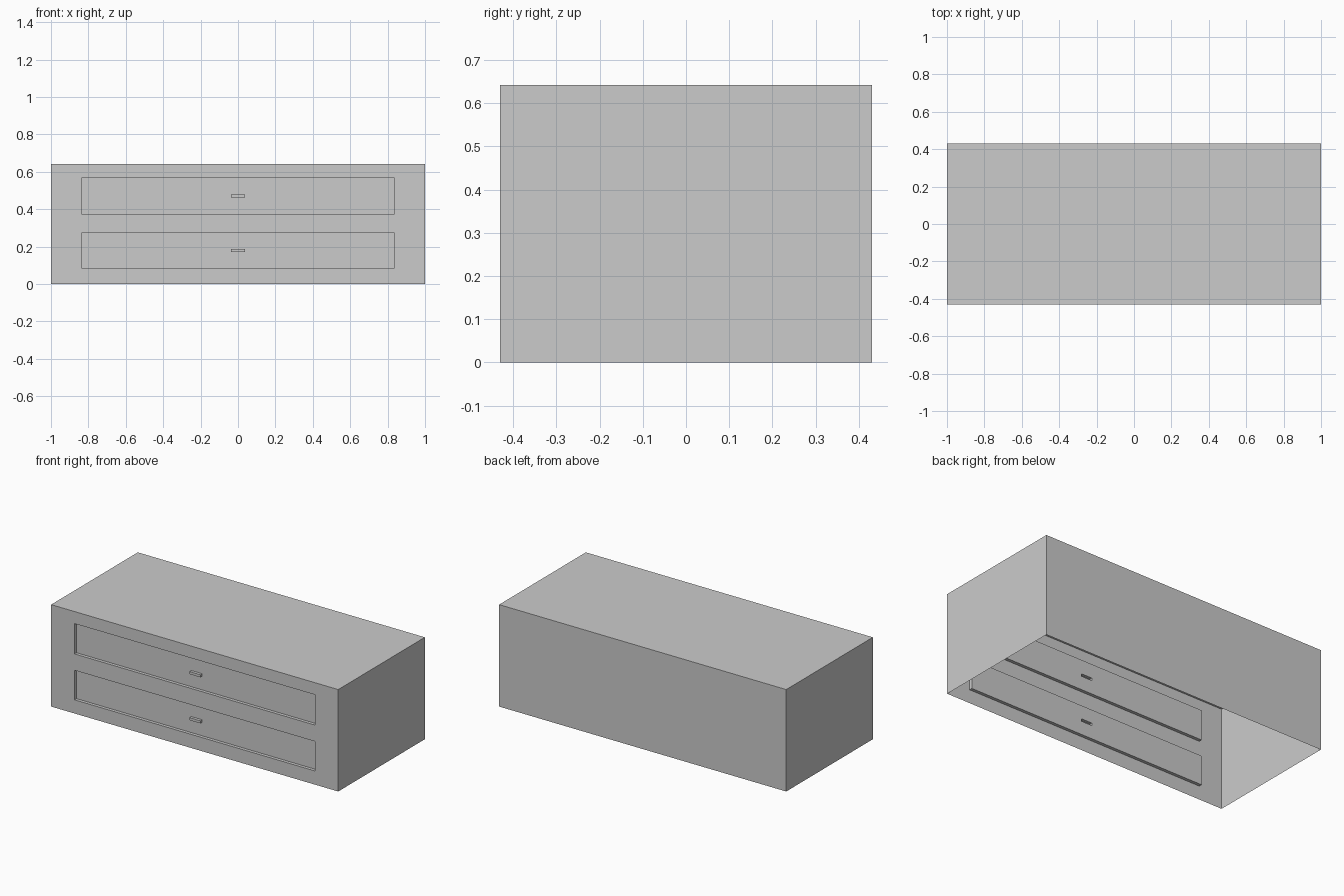
import bpy, bmesh
from mathutils import Vector

if "Cube" in bpy.data.objects:
    bpy.data.objects.remove(bpy.data.objects["Cube"])

W, D, H = 1.0, 0.431, 0.642          # half width, half depth, height
RECESS, PULL = 0.02, 0.018           # drawer recess and handle projection
DRAWER_X, HANDLE_X = 0.837, 0.0375
DRAWERS = [(0.086, 0.272), (0.375, 0.566)]
HANDLES = [(0.171, 0.187), (0.461, 0.477)]


def finish(bm, name):
    mesh = bpy.data.meshes.new(name)
    bm.to_mesh(mesh)
    bm.free()
    obj = bpy.data.objects.new(name, mesh)
    bpy.context.collection.objects.link(obj)
    return obj


def pick(bm, half_x, z0, z1):
    """Faces pointing forward whose centre lies within a front rectangle."""
    found = []
    for f in bm.faces:
        c = f.calc_center_median()
        if abs(f.normal.y) > 0.9 and abs(c.x) < half_x and z0 < c.z < z1:
            found.append(f)
    return found


def push(bm, faces, dy):
    geom = bmesh.ops.extrude_face_region(bm, geom=faces)["geom"]
    leftover = [f for f in faces if f.is_valid]
    if leftover:
        bmesh.ops.delete(bm, geom=leftover, context='FACES_ONLY')
    verts = [g for g in geom if isinstance(g, bmesh.types.BMVert)]
    bmesh.ops.translate(bm, verts=verts, vec=Vector((0, dy, 0)))
    bm.normal_update()


# Case: thin shell, open at the front (closed by the panel) and underneath
bm = bmesh.new()
bmesh.ops.create_cube(bm, size=1)
for v in bm.verts:
    v.co = (v.co.x * 2 * W, v.co.y * 2 * D, (v.co.z + 0.5) * H)
bm.normal_update()
gone = [f for f in bm.faces if f.normal.z < -0.9 or f.normal.y < -0.9]
bmesh.ops.delete(bm, geom=gone, context='FACES_ONLY')
finish(bm, "cabinet_case")

# Front panel: grid of cells, drawers pushed in, handles pulled out
bm = bmesh.new()
xs = [-W, -DRAWER_X, -HANDLE_X, HANDLE_X, DRAWER_X, W]
zs = sorted([0, H] + [z for pair in DRAWERS + HANDLES for z in pair])
grid = [[bm.verts.new((x, -D, z)) for x in xs] for z in zs]
for r in range(len(zs) - 1):
    for c in range(len(xs) - 1):
        bm.faces.new((grid[r][c], grid[r][c + 1], grid[r + 1][c + 1], grid[r + 1][c]))
bm.normal_update()
for (d0, d1), (h0, h1) in zip(DRAWERS, HANDLES):
    push(bm, pick(bm, DRAWER_X, d0, d1), RECESS)
    push(bm, pick(bm, HANDLE_X, h0, h1), -PULL)
bmesh.ops.recalc_face_normals(bm, faces=bm.faces[:])
bm.normal_update()
# keep the panel facing forward
if sum(f.normal.y * f.calc_area() for f in bm.faces) > 0:
    bmesh.ops.reverse_faces(bm, faces=bm.faces[:])
# merge flat cells so only real edges remain
bmesh.ops.dissolve_limit(bm, angle_limit=0.01, verts=bm.verts[:], edges=bm.edges[:])
finish(bm, "drawer_front")
